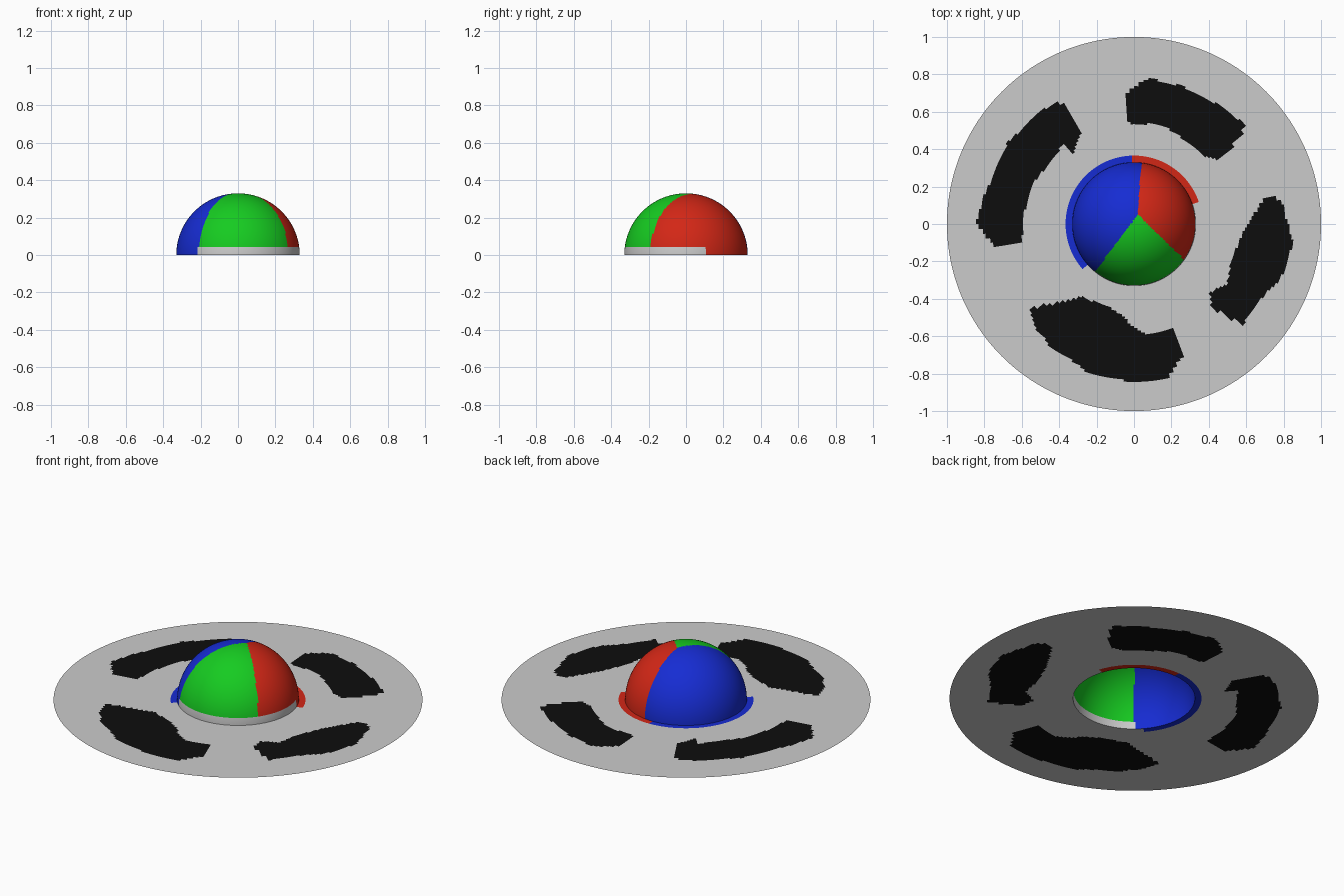
import bpy, bmesh
from math import sin, cos, pi, atan2, degrees, hypot

if "Cube" in bpy.data.objects:
    bpy.data.objects.remove(bpy.data.objects["Cube"])

R, SEGS = 0.33, 192


def paint(name, rgb):
    m = bpy.data.materials.new(name)
    m.diffuse_color = (*rgb, 1)
    m.use_nodes = True
    m.node_tree.nodes["Principled BSDF"].inputs["Base Color"].default_value = m.diffuse_color
    return m


# Slot 0 stays plain grey
PAINTS = [None, paint("black", (0.004, 0.004, 0.004)), paint("red", (0.65, 0.02, 0.008)),
          paint("green", (0.008, 0.6, 0.015)), paint("blue", (0.008, 0.025, 0.65))]
GREY, BLACK, RED, GREEN, BLUE = range(5)

# Outlines of the four dark patches on the disc, seen from above
PATCHES = [
    [(-.04, .54), (-.04, .70), (.07, .78), (.25, .74), (.45, .64), (.60, .53),
     (.55, .44), (.45, .34), (.38, .36), (.30, .43), (.15, .53)],
    [(-.42, .65), (-.50, .60), (-.68, .43), (-.80, .15), (-.85, .0), (-.74, -.12),
     (-.60, -.10), (-.59, .05), (-.53, .23), (-.38, .42), (-.32, .38), (-.28, .50), (-.36, .64)],
    [(-.55, -.45), (-.28, -.39), (-.10, -.46), (.0, -.55), (.08, -.59), (.22, -.56),
     (.27, -.69), (.18, -.82), (.0, -.85), (-.25, -.79), (-.45, -.65), (-.54, -.54)],
    [(.72, .16), (.79, .12), (.85, -.10), (.80, -.27), (.68, -.40), (.58, -.54),
     (.42, -.45), (.40, -.37), (.50, -.32), (.52, -.20), (.58, -.05), (.66, .08)],
]


def inside(x, y, poly):
    hit = False
    for (x1, y1), (x2, y2) in zip(poly, poly[1:] + poly[:1]):
        if (y1 > y) != (y2 > y) and x < x1 + (y - y1) * (x2 - x1) / (y2 - y1):
            hit = not hit
    return hit


def disc_paint(c):
    a, r = degrees(atan2(c.y, c.x)) % 360, hypot(c.x, c.y)
    if r < 0.365:
        if 18 < a < 92:
            return RED
        if 92 <= a < 221:
            return BLUE
    return BLACK if any(inside(c.x, c.y, p) for p in PATCHES) else GREY


def dome_paint(c):
    a = degrees(atan2(c.y, c.x)) % 360
    if c.z < 0.045 and (a > 228 or a < 18):
        return GREY
    # three sectors meeting a little behind the top
    s = degrees(atan2(c.y - 0.05, c.x - 0.02)) % 360
    if s < 86 or s > 316:
        return RED
    return BLUE if s < 233 else GREEN


def revolve(name, profile, chooser, smooth):
    """Spin (radius, z) points round z; radius 0 makes a pole."""
    bm = bmesh.new()
    rings = []
    for r, z in profile:
        if r < 1e-6:
            rings.append([bm.verts.new((0, 0, z))] * SEGS)
        else:
            rings.append([bm.verts.new((r * cos(2 * pi * i / SEGS), r * sin(2 * pi * i / SEGS), z))
                          for i in range(SEGS)])
    for lo, hi in zip(rings, rings[1:]):
        for i in range(SEGS):
            j = (i + 1) % SEGS
            quad = list(dict.fromkeys((lo[i], lo[j], hi[j], hi[i])))
            f = bm.faces.new(quad)
            f.material_index = chooser(f.calc_center_median())
            f.smooth = smooth
    me = bpy.data.meshes.new(name)
    bm.to_mesh(me)
    bm.free()
    for m in PAINTS:
        me.materials.append(m)
    bpy.context.collection.objects.link(bpy.data.objects.new(name, me))


# Flat open disc, from rim to dome so faces point up
N = 56
revolve("disc", [(1 + (R - 1) * k / N, 0) for k in range(N + 1)], disc_paint, False)

# Hollow half-sphere dome
M = 48
revolve("dome", [(R * cos(pi / 2 * k / M), R * sin(pi / 2 * k / M)) for k in range(M + 1)],
        dome_paint, True)
